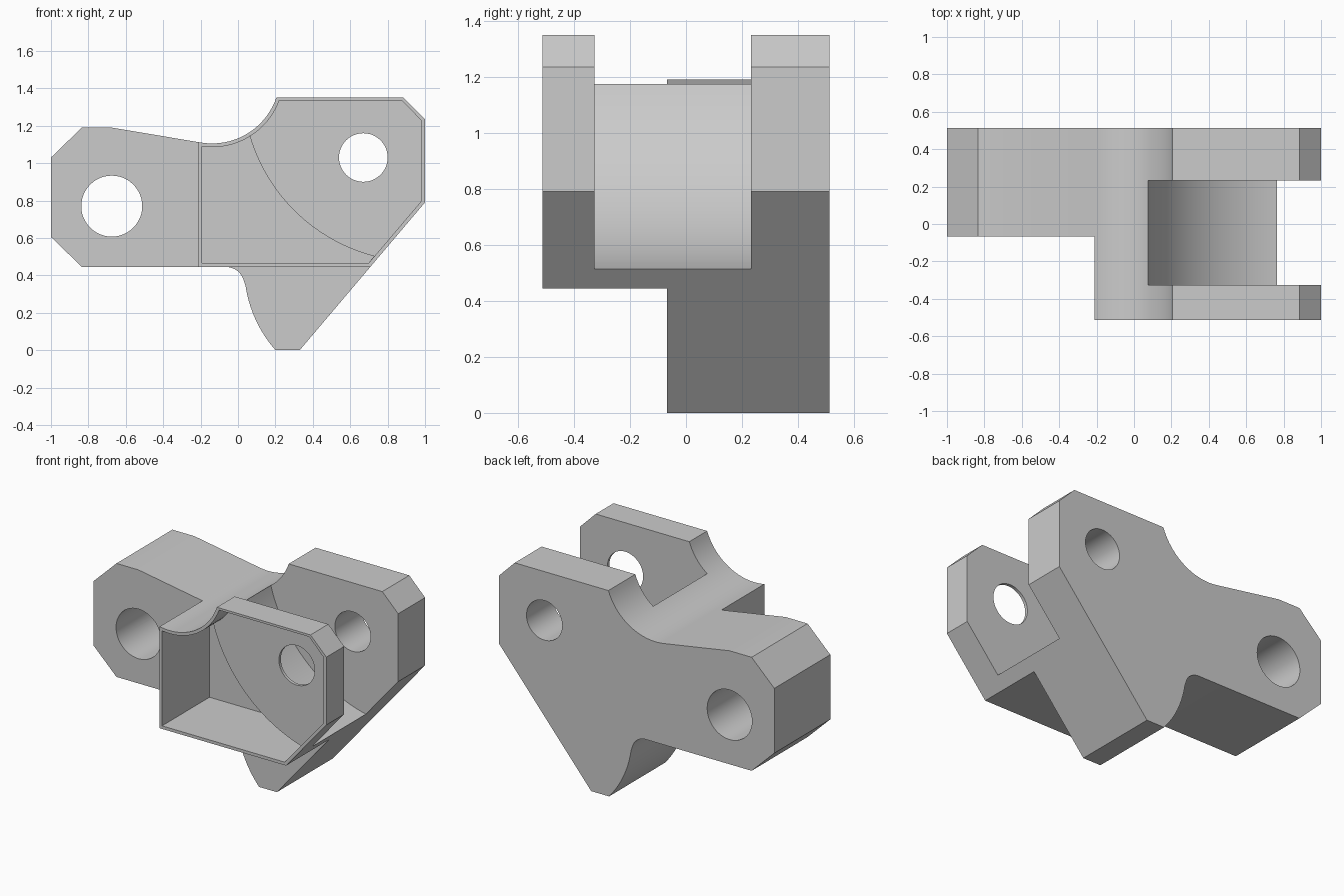
import bpy, bmesh
from math import cos, sin, radians

if "Cube" in bpy.data.objects:
    bpy.data.objects.remove(bpy.data.objects["Cube"])

WALL = 0.02
FILLET_C, FILLET_R = (-0.139, 1.469), 0.364   # concave sweep on top
SLOT_C, SLOT_R = (0.964, 1.412), 0.92         # curved floor of the fork
LUG_HOLE, ARM_HOLE = (0.67, 1.03), (-0.675, 0.77)


def arc(c, r, a0, a1, n):
    return [(c[0] + r * cos(radians(a0 + (a1 - a0) * i / n)),
             c[1] + r * sin(radians(a0 + (a1 - a0) * i / n))) for i in range(n + 1)]


def prism(name, pts, y0, y1):
    """Extrude an x-z profile from y0 to y1."""
    bm = bmesh.new()
    face = bm.faces.new([bm.verts.new((x, y0, z)) for x, z in pts])
    ext = bmesh.ops.extrude_face_region(bm, geom=[face])["geom"]
    bmesh.ops.translate(bm, vec=(0, y1 - y0, 0),
                        verts=[v for v in ext if isinstance(v, bmesh.types.BMVert)])
    bmesh.ops.recalc_face_normals(bm, faces=bm.faces)
    me = bpy.data.meshes.new(name)
    bm.to_mesh(me)
    bm.free()
    ob = bpy.data.objects.new(name, me)
    bpy.context.collection.objects.link(ob)
    return ob


def boolean(ob, tool, op):
    mod = ob.modifiers.new(op.lower(), 'BOOLEAN')
    mod.operation, mod.solver, mod.object = op, 'EXACT', tool
    bpy.context.view_layer.objects.active = ob
    bpy.ops.object.modifier_apply(modifier=mod.name)
    bpy.data.objects.remove(tool, do_unlink=True)


# Shared outline: top sweep and right-hand lug
sweep = arc(FILLET_C, FILLET_R, -99.6, -19.1, 20)
lug = sweep + [(0.885, 1.35), (1, 1.235), (1, 0.79)]

# Curved left edge of the foot, then its small fillet
p0, p1, p2 = (0.2, 0), (0.07, 0.15), (0.04, 0.345)
foot = [tuple((1 - t) ** 2 * a + 2 * t * (1 - t) * b + t * t * c
              for a, b, c in zip(p0, p1, p2)) for t in [i / 10 for i in range(11)]]
foot += arc((-0.065, 0.345), 0.1, 12, 90, 8)

# Back plate with arm, lug and foot
plate = lug + [(0.33, 0)] + foot + [(-0.835, 0.445), (-1, 0.605), (-1, 1.03),
                                    (-0.835, 1.19), (-0.675, 1.19)]
bracket = prism("bracket", plate, -0.068, 0.512)

# Front boss
boss = [(-0.21, 1.112)] + lug + [(0.7074, 0.445), (-0.21, 0.445)]
boolean(bracket, prism("boss", boss, -0.512, -0.068), 'UNION')

# Fork slot
boolean(bracket, prism("slot_cutter", arc(SLOT_C, SLOT_R, 0, 360, 128)[:-1],
                       -0.327, 0.233), 'DIFFERENCE')

# Pin holes
for centre, r in ((LUG_HOLE, 0.13), (ARM_HOLE, 0.163)):
    boolean(bracket, prism("hole_cutter", arc(centre, r, 0, 360, 48)[:-1],
                           -0.7, 0.7), 'DIFFERENCE')

# Hollow front: deep pocket behind the slot wall, shallow one over the lug
inner_r = FILLET_R + WALL
deep = arc(FILLET_C, inner_r, -98.1, -58.4, 12)
deep += arc(SLOT_C, SLOT_R + WALL, 196.5, 255.4, 28)
deep += [(0.698, 0.465), (-0.193, 0.465)]
boolean(bracket, prism("deep_pocket_cutter", deep, -0.6, -0.02), 'DIFFERENCE')
shallow = arc(FILLET_C, inner_r, -98.1, -58.4, 12) + arc(FILLET_C, inner_r, -54, -20.4, 9)
shallow += [(0.876, 1.335), (0.98, 1.228), (0.98, 0.797), (0.698, 0.465), (-0.193, 0.465)]
boolean(bracket, prism("shallow_pocket_cutter", shallow, -0.6, -0.347), 'DIFFERENCE')

# Smooth the curves, keep the edges crisp
bpy.ops.object.select_all(action='DESELECT')
bracket.select_set(True)
bpy.context.view_layer.objects.active = bracket
bpy.ops.object.shade_smooth_by_angle(angle=radians(20))
